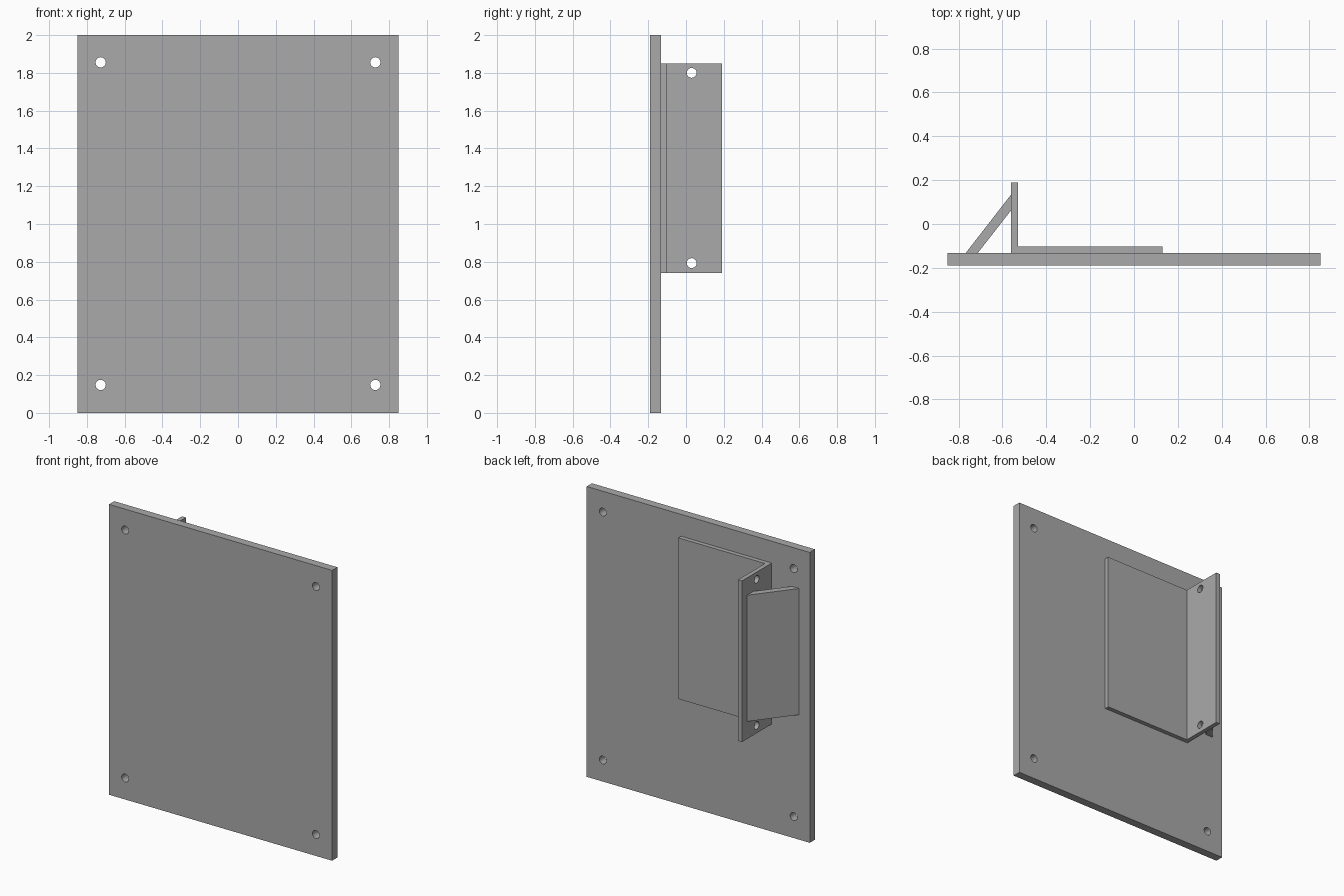
import bpy
import bmesh
from math import radians
from mathutils import Matrix, Vector

if "Cube" in bpy.data.objects:
    bpy.data.objects.remove(bpy.data.objects["Cube"])

GREY = 0.40
metal = bpy.data.materials.new("plain_grey")
metal.use_nodes = True
metal.diffuse_color = (GREY, GREY, GREY, 1)
metal.node_tree.nodes["Principled BSDF"].inputs["Base Color"].default_value = (GREY, GREY, GREY, 1)


def add_object(name, bm):
    bmesh.ops.recalc_face_normals(bm, faces=bm.faces)
    mesh = bpy.data.meshes.new(name)
    bm.to_mesh(mesh)
    bm.free()
    mesh.materials.append(metal)
    obj = bpy.data.objects.new(name, mesh)
    bpy.context.collection.objects.link(obj)
    return obj


def extrusion(name, outline, bottom, top):
    """Plan outline in x, y raised from bottom to top."""
    bm = bmesh.new()
    face = bm.faces.new([bm.verts.new((x, y, bottom)) for x, y in outline])
    raised = bmesh.ops.extrude_face_region(bm, geom=[face])["geom"]
    verts = [g for g in raised if isinstance(g, bmesh.types.BMVert)]
    bmesh.ops.translate(bm, verts=verts, vec=(0, 0, top - bottom))
    return add_object(name, bm)


def drill(obj, centres, radius, axis):
    """Cut round holes through obj along the given axis."""
    bm = bmesh.new()
    turn = Vector((0, 0, 1)).rotation_difference(Vector(axis)).to_matrix().to_4x4()
    for centre in centres:
        bmesh.ops.create_cone(bm, cap_ends=True, segments=32, radius1=radius,
                              radius2=radius, depth=0.2,
                              matrix=Matrix.Translation(centre) @ turn)
    cutter = add_object(obj.name + "_hole_cutter", bm)
    cutter.hide_render = True
    cut = obj.modifiers.new("holes", 'BOOLEAN')
    cut.operation = 'DIFFERENCE'
    cut.solver = 'EXACT'
    cut.object = cutter
    bpy.ops.object.select_all(action='DESELECT')
    obj.select_set(True)
    bpy.context.view_layer.objects.active = obj
    bpy.ops.object.modifier_apply(modifier=cut.name)
    bpy.data.objects.remove(cutter)
    bpy.ops.object.shade_smooth_by_angle(angle=radians(30))


# Plan positions shared by the parts
FRONT, BACK, REAR = -0.19, -0.133, 0.19
OUTER, INNER = -0.56, -0.53
LOW, HIGH = 0.74, 1.85

# Large panel with a hole near each corner
panel = extrusion("panel", [(-0.85, FRONT), (0.85, FRONT), (0.85, BACK), (-0.85, BACK)], 0, 2)
drill(panel, [(x, -0.16, z) for x in (-0.727, 0.727) for z in (0.148, 1.856)], 0.027, (0, 1, 0))

# Angle bracket: wide leg flat on the panel, short flange standing off it
bracket = extrusion("angle_bracket", [(OUTER, BACK), (0.13, BACK), (0.13, -0.103),
                                      (INNER, -0.103), (INNER, REAR), (OUTER, REAR)], LOW, HIGH)
drill(bracket, [(-0.545, 0.03, z) for z in (0.793, 1.80)], 0.026, (1, 0, 0))

# Slanted brace between the panel and the flange
extrusion("brace", [(-0.768, BACK), (-0.713, BACK), (OUTER, 0.063), (OUTER, 0.135)], 0.86, 1.73)
